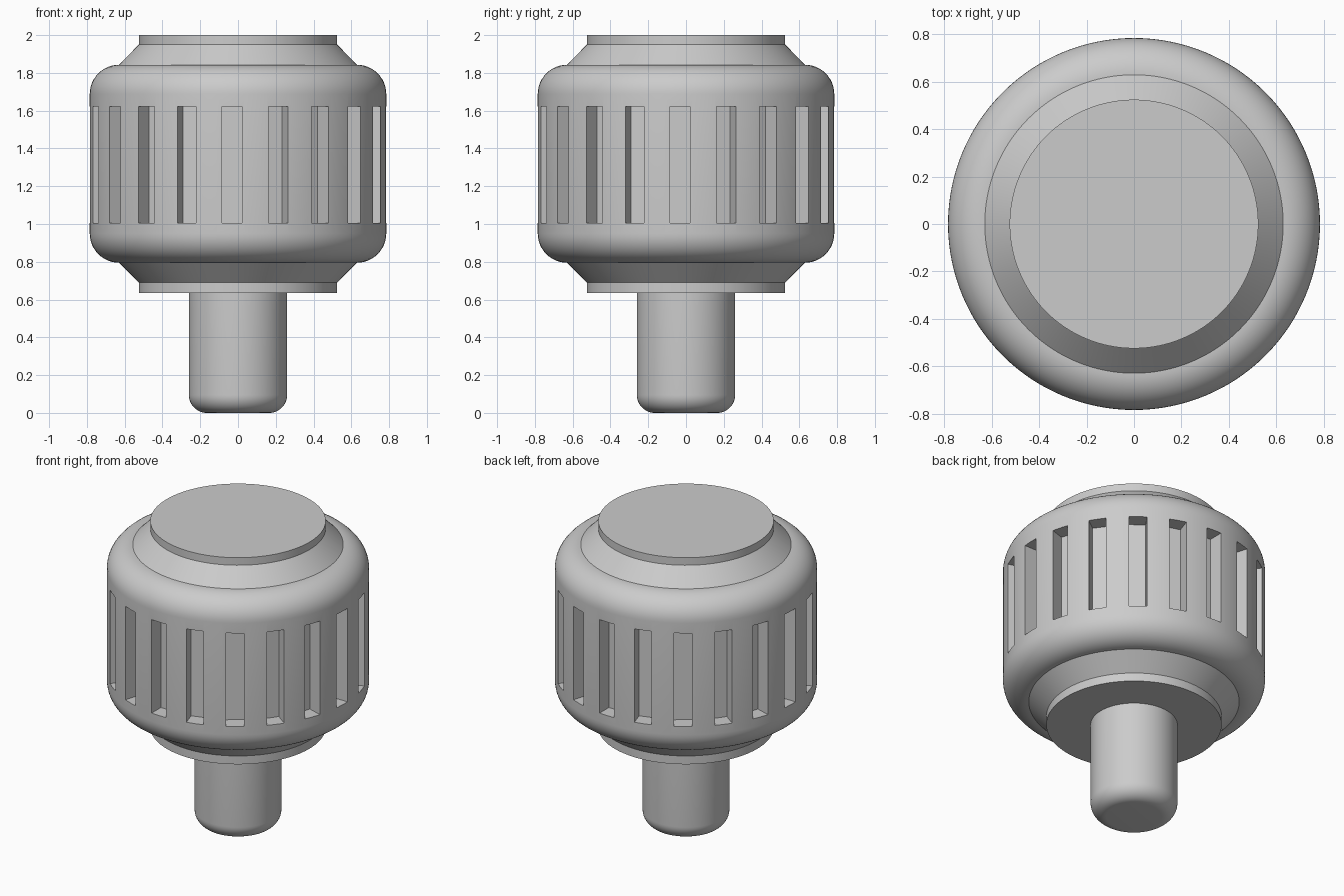
import bpy
import bmesh
from math import sin, cos, pi
from mathutils import Matrix, Vector

default = bpy.data.objects.get("Cube")
if default:
    bpy.data.objects.remove(default, do_unlink=True)

grey = bpy.data.materials.new("light grey")
grey.use_nodes = True
grey.diffuse_color = (0.6, 0.6, 0.6, 1)
grey.node_tree.nodes["Principled BSDF"].inputs["Base Color"].default_value = (0.6, 0.6, 0.6, 1)


def make_object(name, bm):
    mesh = bpy.data.meshes.new(name)
    bmesh.ops.recalc_face_normals(bm, faces=bm.faces)
    bm.to_mesh(mesh)
    bm.free()
    mesh.materials.append(grey)
    obj = bpy.data.objects.new(name, mesh)
    bpy.context.collection.objects.link(obj)
    return obj


def select(obj):
    bpy.ops.object.select_all(action="DESELECT")
    obj.select_set(True)
    bpy.context.view_layer.objects.active = obj


def smooth(obj):
    select(obj)
    bpy.ops.object.shade_smooth_by_angle(angle=pi / 6)


def lathe(name, profile, steps=128):
    """Revolve (radius, height) points about z."""
    bm = bmesh.new()
    verts = [bm.verts.new((r, 0, z)) for r, z in profile]
    edges = [bm.edges.new(pair) for pair in zip(verts, verts[1:])]
    bmesh.ops.spin(bm, geom=verts + edges, cent=(0, 0, 0), axis=(0, 0, 1),
                   angle=2 * pi, steps=steps)
    bmesh.ops.remove_doubles(bm, verts=bm.verts, dist=0.0001)
    return make_object(name, bm)


def fillet(r, z, radius, start, count=12):
    """Quarter arc about (r, z), turning anticlockwise from the start angle."""
    angles = [start + pi / 2 * i / count for i in range(count + 1)]
    return [(r + radius * cos(a), z + radius * sin(a)) for a in angles]


# Shaft with a rounded lower end
shaft = lathe("shaft", [(0, 0)] + fillet(0.165, 0.095, 0.095, -pi / 2)
              + [(0.26, 0.65), (0, 0.65)])
smooth(shaft)

# Stepped, tapered collars below and above the housing
bottom, top = 0.795, 1.843
lower_collar = lathe("lower_collar", [(0, 0.635), (0.525, 0.635), (0.525, 0.69),
                                      (0.63, bottom), (0, bottom + 0.01)])
upper_collar = lathe("upper_collar", [(0, top - 0.01), (0.63, top), (0.525, 1.95),
                                      (0.525, 2), (0, 2)])
smooth(lower_collar)
smooth(upper_collar)

# Rounded housing
edge = 0.155
housing = lathe("housing", [(0, bottom)] + fillet(0.63, bottom + edge, edge, -pi / 2)
                + fillet(0.63, top - edge, edge, 0) + [(0, top)])

# Ring of grip slots, each set slightly to one side of its radius
slot_count = 20
slots = bmesh.new()
for i in range(slot_count):
    place = (Matrix.Rotation(2 * pi * i / slot_count, 4, "Z")
             @ Matrix.Translation(Vector((-0.031, -0.785, 1.313)))
             @ Matrix.Diagonal((0.107, 0.2, 0.617, 1)))
    bmesh.ops.create_cube(slots, size=1, matrix=place)
cutter = make_object("slot_cutter", slots)
cutter.hide_render = True

cut = housing.modifiers.new("slots", "BOOLEAN")
cut.operation = "DIFFERENCE"
cut.solver = "EXACT"
cut.object = cutter
select(housing)
bpy.ops.object.modifier_apply(modifier=cut.name)
bpy.data.objects.remove(cutter, do_unlink=True)
smooth(housing)
